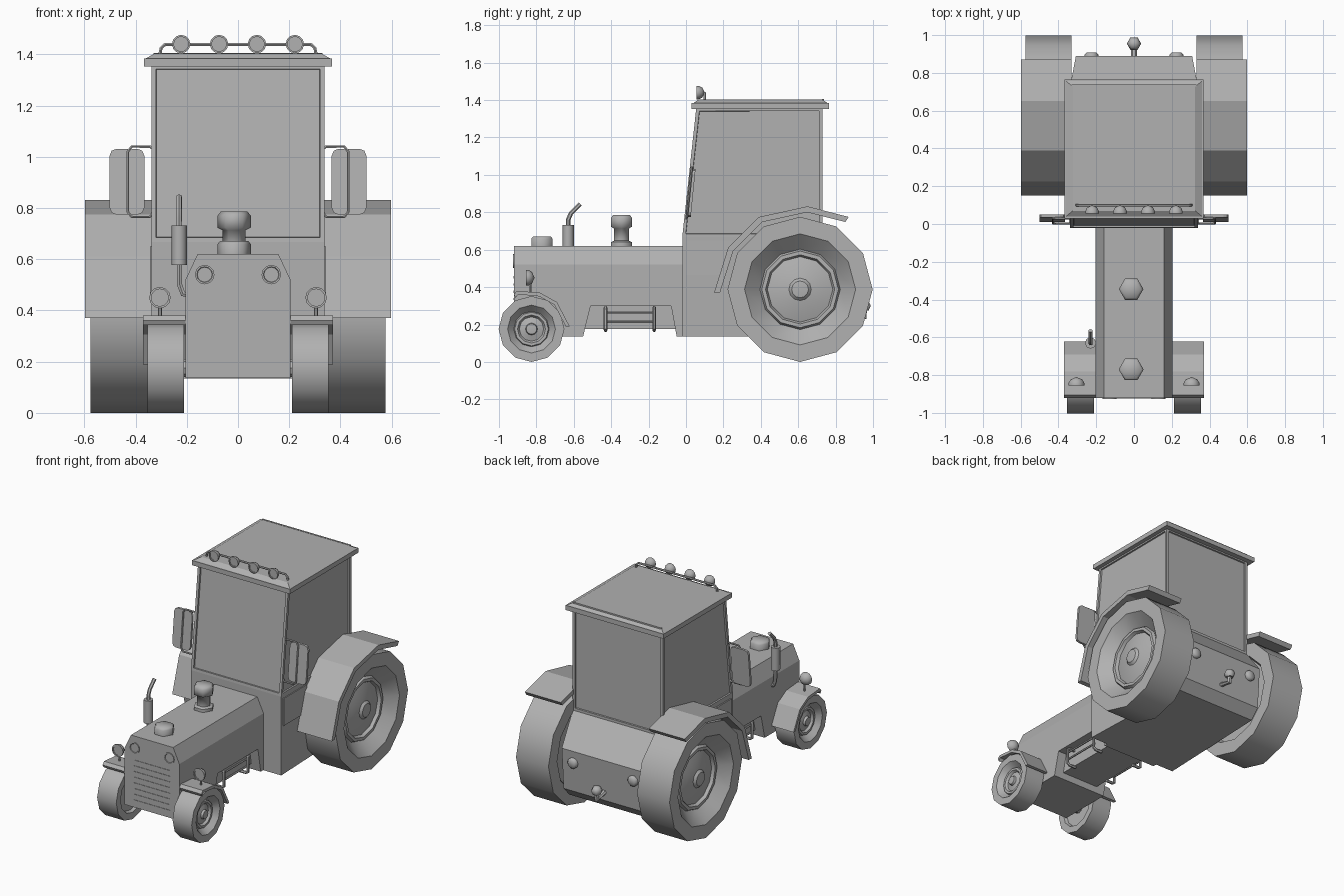
import bpy, bmesh
from math import sin, cos, tau, pi, radians
from mathutils import Vector

if "Cube" in bpy.data.objects:
    bpy.data.objects.remove(bpy.data.objects["Cube"])

grey = bpy.data.materials.new("mid_grey")
grey.diffuse_color = (.44, .44, .44, 1)
grey.use_nodes = True
grey.node_tree.nodes["Principled BSDF"].inputs["Base Color"].default_value = grey.diffuse_color


def add(name, me, smooth=0):
    me.materials.clear()
    me.materials.append(grey)
    ob = bpy.data.objects.new(name, me)
    bpy.context.collection.objects.link(ob)
    if smooth:
        bpy.ops.object.select_all(action='DESELECT')
        ob.select_set(True)
        bpy.context.view_layer.objects.active = ob
        bpy.ops.object.shade_smooth_by_angle(angle=radians(smooth))
    return ob


def finish(name, bm, smooth=0):
    bmesh.ops.remove_doubles(bm, verts=bm.verts, dist=1e-5)
    bmesh.ops.recalc_face_normals(bm, faces=bm.faces)
    me = bpy.data.meshes.new(name)
    bm.to_mesh(me)
    bm.free()
    return add(name, me, smooth)


def prism_bm(pts, axis, a, b):
    """Extrude a 2D outline from a to b along an axis."""
    put = {'x': lambda p, t: (t, p[0], p[1]), 'y': lambda p, t: (p[0], t, p[1]),
           'z': lambda p, t: (p[0], p[1], t)}[axis]
    bm = bmesh.new()
    lo = [bm.verts.new(put(p, a)) for p in pts]
    hi = [bm.verts.new(put(p, b)) for p in pts]
    bm.faces.new(lo)
    bm.faces.new(hi[::-1])
    n = len(pts)
    for i in range(n):
        bm.faces.new((lo[i], lo[(i + 1) % n], hi[(i + 1) % n], hi[i]))
    bmesh.ops.recalc_face_normals(bm, faces=bm.faces)
    return bm


def prism(name, pts, axis, a, b):
    return finish(name, prism_bm(pts, axis, a, b))


def box(name, x, y, z):
    return prism(name, [(x[0], y[0]), (x[1], y[0]), (x[1], y[1]), (x[0], y[1])], 'z', *z)


def lathe(name, prof, axis, c, n, smooth=35):
    """Revolve (radius, height) points about an axis through c."""
    d = Vector(axis)
    u = Vector((1, 0, 0)) if abs(d.x) < .5 else Vector((0, 1, 0))
    w = d.cross(u)
    c = Vector(c)
    bm = bmesh.new()
    rings = []
    for r, h in prof:
        if r == 0:
            rings.append([bm.verts.new(c + d * h)] * n)
        else:
            rings.append([bm.verts.new(c + d * h + r * (u * cos(tau * i / n) + w * sin(tau * i / n)))
                          for i in range(n)])
    for p, q in zip(rings, rings[1:]):
        for i in range(n):
            j = (i + 1) % n
            bm.faces.new(list(dict.fromkeys((p[i], p[j], q[j], q[i]))))
    return finish(name, bm, smooth)


def tube(name, pts, r):
    cu = bpy.data.curves.new(name, 'CURVE')
    cu.dimensions = '3D'
    cu.bevel_depth, cu.bevel_resolution, cu.use_fill_caps = r, 1, True
    sp = cu.splines.new('POLY')
    sp.points.add(len(pts) - 1)
    for k, p in zip(sp.points, pts):
        k.co = (*p, 1)
    tmp = bpy.data.objects.new(name + "_path", cu)
    bpy.context.collection.objects.link(tmp)
    bpy.context.view_layer.update()
    me = bpy.data.meshes.new_from_object(tmp.evaluated_get(bpy.context.evaluated_depsgraph_get()))
    bpy.data.objects.remove(tmp)
    return add(name, me, 50)


def fender(name, pts, c, t, a, b):
    c = Vector(c)
    outer = [Vector(p) for p in pts]
    inner = [p - (p - c).normalized() * t for p in outer]
    return prism(name, outer + inner[::-1], 'x', a, b)


def lamp(name, c, r, depth):
    """Flat front lens with a raised rim and a dome behind it."""
    return lathe(name, [(0, .006), (r * .8, .006), (r * .8, 0), (r, 0), (r, .012),
                        (r * .75, depth * .7), (0, depth)], (0, 1, 0), c, 12, 50)


# engine body with side recess, and chamfered hood
prism("engine_body", [(-.92, .137), (-.55, .137), (-.51, .3), (-.08, .3), (-.05, .137),
                      (0, .137), (0, .52), (-.92, .52)], 'x', -.205, .205)
prism("hood_top", [(-.205, .52), (.205, .52), (.158, .62), (-.158, .62)], 'y', -.92, 0)
box("chassis_core", (-.14, .14), (-.56, 0), (.177, .31))
for i in range(8):
    z = .183 + i * .0385
    box("grille_slat", (-.135, .135), (-.923, -.91), (z - .006, z + .006))

# cab base with sloped, tapered tail
base = prism("cab_base", [(-.02, .135), (-.02, .668), (.73, .668), (.89, .48),
                          (.87, .2), (.81, .135)], 'x', -.338, .338)
for v in base.data.vertices:
    if v.co.y > .75:
        v.co.x *= .91

# cab with recessed windows
bm = prism_bm([(-.02, .668), (.055, 1.36), (.73, 1.36), (.73, .668)], 'x', -.338, .338)
bm.normal_update()
sides = [f for f in bm.faces if abs(f.normal.z) < .5]
bmesh.ops.inset_individual(bm, faces=sides, thickness=.025, depth=0)
bmesh.ops.inset_individual(bm, faces=sides, thickness=.002, depth=-.01)
finish("cab_windows", bm)

# roof
box("roof_rim", (-.367, .367), (.03, .765), (1.352, 1.384))
roof = box("roof_top", (-.36, .36), (.04, .757), (1.384, 1.404))
for v in roof.data.vertices:
    if v.co.z > 1.39:
        v.co.x *= .9
        v.co.y += .03 if v.co.y < .3 else -.03
box("roof_rear_ridge", (-.33, .33), (.727, .738), (1.39, 1.406))
tube("roof_light_bar", [(-.305, .1, 1.4), (-.3, .1, 1.425), (-.285, .1, 1.438), (.285, .1, 1.438),
                        (.3, .1, 1.425), (.305, .1, 1.4)], .007)
for i in range(4):
    lamp("roof_light", (-.222 + .148 * i, .055, 1.44), .036, .045)

# hood caps and intake
lathe("intake_stack", [(0, 0), (.065, 0), (.065, .022), (.045, .03), (.045, .095), (.065, .105),
                       (.065, .152), (.052, .168), (0, .168)], (0, 0, 1), (-.015, -.345, .618), 6, 65)
lathe("radiator_cap", [(0, 0), (.066, 0), (.066, .04), (.055, .053), (0, .053)],
      (0, 0, 1), (-.015, -.77, .618), 6, 65)

# exhaust
tube("exhaust_pipe", [(-.19, -.63, .46), (-.215, -.63, .465), (-.228, -.63, .5), (-.23, -.63, .76),
                      (-.23, -.615, .795), (-.23, -.565, .845)], .012)
lathe("exhaust_muffler", [(0, 0), (.03, 0), (.03, .155), (0, .155)],
      (0, 0, 1), (-.23, -.63, .577), 8, 50)

# tow hook at the rear
tube("tow_hook_arm", [(0, .86, .26), (0, .955, .24), (0, .955, .29)], .016)
lathe("tow_hook_head", [(0, 0), (.025, 0), (.038, .025), (.025, .05), (0, .055)],
      (0, 0, 1), (0, .955, .275), 6, 65)

# profiles: radius, distance outward from the inner face
REAR = [(0, .03), (.28, .03), (.295, 0), (.388, 0), (.388, .243), (.297, .243),
        (.215, .165), (.205, .185), (.185, .185), (.175, .165), (.125, .18), (.06, .19), (.045, .205), (0, .21)]
FRONT = [(0, .02), (.12, .02), (.13, 0), (.176, 0), (.176, .143), (.128, .143),
         (.095, .105), (.09, .115), (.075, .115), (.065, .1), (.032, .11), (.028, .125), (0, .128)]

for s, side in ((1, "right"), (-1, "left")):
    # wheels and fenders
    lathe("rear_wheel_" + side, REAR, (s, 0, 0), (s * .332, .61, .388), 12)
    lathe("front_wheel_" + side, FRONT, (s, 0, 0), (s * .211, -.826, .176), 12)
    fender("rear_fender_" + side, [(.15, .37), (.225, .61), (.39, .775), (.65, .832), (.87, .775)],
           (.61, .388), .032, s * .33, s * .598)
    fender("front_fender_" + side, [(-.92, .36), (-.905, .38), (-.78, .37), (-.69, .32), (-.622, .19)],
           (-.826, .176), .02, s * .2, s * .37)
    # headlights
    lamp("fender_light_" + side, (s * .305, -.855, .45), .042, .045)
    tube("fender_light_stalk_" + side, [(s * .305, -.832, .36), (s * .305, -.832, .44)], .008)
    lathe("grille_light_" + side, [(0, .002), (.029, .002), (.031, .006), (.038, .006), (.038, -.01),
                                   (0, -.01)], (0, -1, 0), (s * .13, -.92, .54), 12)
    lathe("tail_light_" + side, [(0, 0), (.036, 0), (.036, .018), (.025, .03), (0, .03)],
          (0, 1, 0), (s * .225, .878, .4), 10, 50)
    # side door panel
    bm = prism_bm([(0, .465), (.2, .465), (.25, .65), (0, .65)], 'x', s * .33, s * .344)
    finish("door_panel_" + side, bm)
    # mirror with rounded corners and its bracket
    pts = []
    for k, (cx, cz) in enumerate([(.475, 1.005), (.392, 1.005), (.392, .8), (.475, .8)]):
        pts += [(s * (cx + .026 * cos(pi / 2 * k + a)), cz + .026 * sin(pi / 2 * k + a))
                for a in (0, pi / 4, pi / 2)]
    mirror = prism("mirror_" + side, pts, 'y', .022, .038)
    bracket = tube("mirror_bracket_" + side,
                   [(s * x, .016, z) for x, z in [(.33, 1.03), (.345, 1.04), (.415, 1.04), (.43, 1.02),
                                                  (.43, .785), (.415, .765), (.345, .765), (.33, .785)]], .006)
    for ob in (mirror, bracket):
        for v in ob.data.vertices:
            v.co.y += (v.co.z - .9) * .1
    # step rails hung in the recess
    for y in (-.43, -.17):
        tube("step_hanger_" + side, [(s * .13, y, .29), (s * .18, y, .29), (s * .195, y, .28),
                                     (s * .195, y, .18), (s * .18, y, .17), (s * .13, y, .17)], .01)
    for z in (.215, .265):
        tube("step_rail_" + side, [(s * .185, -.43, z), (s * .185, -.17, z)], .007)

# axles
lathe("front_axle", [(0, -.24), (.035, -.24), (.035, .24), (0, .24)], (1, 0, 0), (0, -.826, .176), 8)
lathe("rear_axle", [(0, -.38), (.06, -.38), (.06, .38), (0, .38)], (1, 0, 0), (0, .61, .388), 8)
